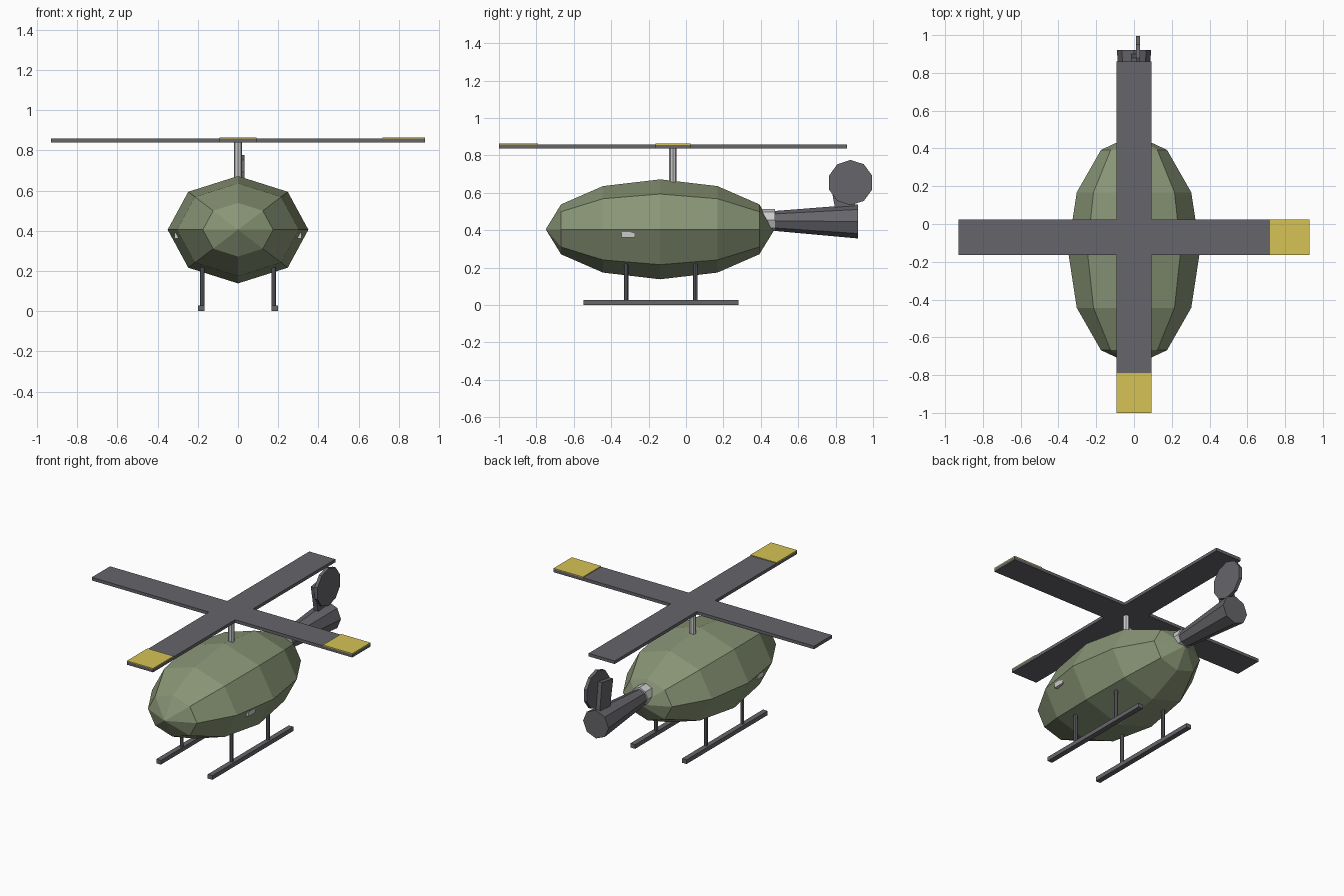
import bpy, bmesh
from math import pi
from mathutils import Matrix, Vector

if "Cube" in bpy.data.objects:
    bpy.data.objects.remove(bpy.data.objects["Cube"])


def material(name, rgb):
    m = bpy.data.materials.new(name)
    m.diffuse_color = (*rgb, 1)
    m.use_nodes = True
    m.node_tree.nodes["Principled BSDF"].inputs["Base Color"].default_value = m.diffuse_color
    return m


GREEN = material("green", (0.25, 0.30, 0.18))
DARK = material("dark_grey", (0.13, 0.13, 0.145))
YELLOW = material("yellow", (0.67, 0.54, 0.09))


def finish(name, bm, mat=None):
    bmesh.ops.recalc_face_normals(bm, faces=bm.faces)
    me = bpy.data.meshes.new(name)
    bm.to_mesh(me)
    bm.free()
    ob = bpy.data.objects.new(name, me)
    bpy.context.collection.objects.link(ob)
    if mat:
        me.materials.append(mat)
    return ob


def box(name, lo, hi, mat=None):
    lo, hi = Vector(lo), Vector(hi)
    bm = bmesh.new()
    bmesh.ops.create_cube(bm, size=1, matrix=Matrix.Translation((lo + hi) / 2)
                          @ Matrix.Diagonal((*(hi - lo), 1)))
    return finish(name, bm, mat)


def rod(name, a, b, r1, r2, sides, mat=None, spin=0):
    a, b = Vector(a), Vector(b)
    rot = (b - a).to_track_quat('Z', 'Y').to_matrix().to_4x4()
    bm = bmesh.new()
    bmesh.ops.create_cone(bm, cap_ends=True, segments=sides, radius1=r1, radius2=r2,
                          depth=(b - a).length,
                          matrix=Matrix.Translation((a + b) / 2) @ rot @ Matrix.Rotation(spin, 4, 'Z'))
    return finish(name, bm, mat)


def extrude(name, pts, direction, mat=None):
    bm = bmesh.new()
    f = bm.faces.new([bm.verts.new(p) for p in pts])
    ext = bmesh.ops.extrude_face_region(bm, geom=[f], use_keep_orig=True)
    bmesh.ops.translate(bm, vec=direction,
                        verts=[v for v in ext["geom"] if isinstance(v, bmesh.types.BMVert)])
    return finish(name, bm, mat)


# Fuselage: stretched low-poly ball with its poles at nose and tail
bm = bmesh.new()
bmesh.ops.create_uvsphere(bm, u_segments=8, v_segments=6, radius=1,
                          matrix=Matrix.Translation((0, -0.138, 0.405))
                          @ Matrix.Diagonal((0.35, 0.612, 0.267, 1))
                          @ Matrix.Rotation(pi / 2, 4, 'X'))
finish("fuselage", bm, GREEN)
box("side_step", (-0.317, -0.345, 0.362), (0.317, -0.275, 0.392))

# Main rotor: mast, cross-shaped blades and two yellow tips
Y0, L, W = -0.07, 0.93, 0.093
rod("rotor_mast", (0, Y0, 0.62), (0, Y0, 0.85), 0.02, 0.02, 8)
cross = []
for i in range(4):
    turn = Matrix.Rotation(i * pi / 2, 3, 'Z')
    for p in ((W, -W, 0), (L, -W, 0), (L, W, 0)):
        cross.append(turn @ Vector(p) + Vector((0, Y0, 0.838)))
extrude("rotor_blades", cross, (0, 0, 0.02), DARK)
box("side_blade_tip", (0.72, Y0 - W, 0.857), (L, Y0 + W, 0.863), YELLOW)
box("front_blade_tip", (-W, Y0 - L, 0.857), (W, Y0 - 0.72, 0.863), YELLOW)

# Tail: collar, flared boom, fin and tail disc
rod("tail_collar", (0, 0.39, 0.455), (0, 0.475, 0.455), 0.06, 0.06, 8)
rod("tail_boom", (0, 0.46, 0.45), (0, 0.92, 0.447), 0.052, 0.091, 8, DARK)
fin = [(0.765, 0.688), (0.88, 0.705), (0.905, 0.50), (0.80, 0.50)]
extrude("tail_fin", [(-0.016, y, z) for y, z in fin], (0.03, 0, 0), DARK)
rod("tail_disc", (0.011, 0.88, 0.655), (0.032, 0.88, 0.655), 0.121, 0.121, 10, DARK)

# Landing gear
for side, s in (("left", -1), ("right", 1)):
    box(side + "_skid", (min(s * 0.167, s * 0.2), -0.547, 0),
        (max(s * 0.167, s * 0.2), 0.28, 0.027), DARK)
    for end, y in (("front", -0.32), ("rear", 0.05)):
        rod(f"{side}_{end}_strut", (s * 0.178, y, 0.01), (s * 0.178, y, 0.225),
            0.0115, 0.0115, 8, DARK)

# Low-poly style: rotate the disc so a corner points up
disc = bpy.data.objects["tail_disc"].data
centre = Vector((0, 0.88, 0.655))
top = max(disc.vertices, key=lambda v: v.co.z)
if abs(top.co.y - 0.88) > 0.01:
    disc.transform(Matrix.Translation(centre) @ Matrix.Rotation(pi / 10, 4, 'X')
                   @ Matrix.Translation(-centre))
